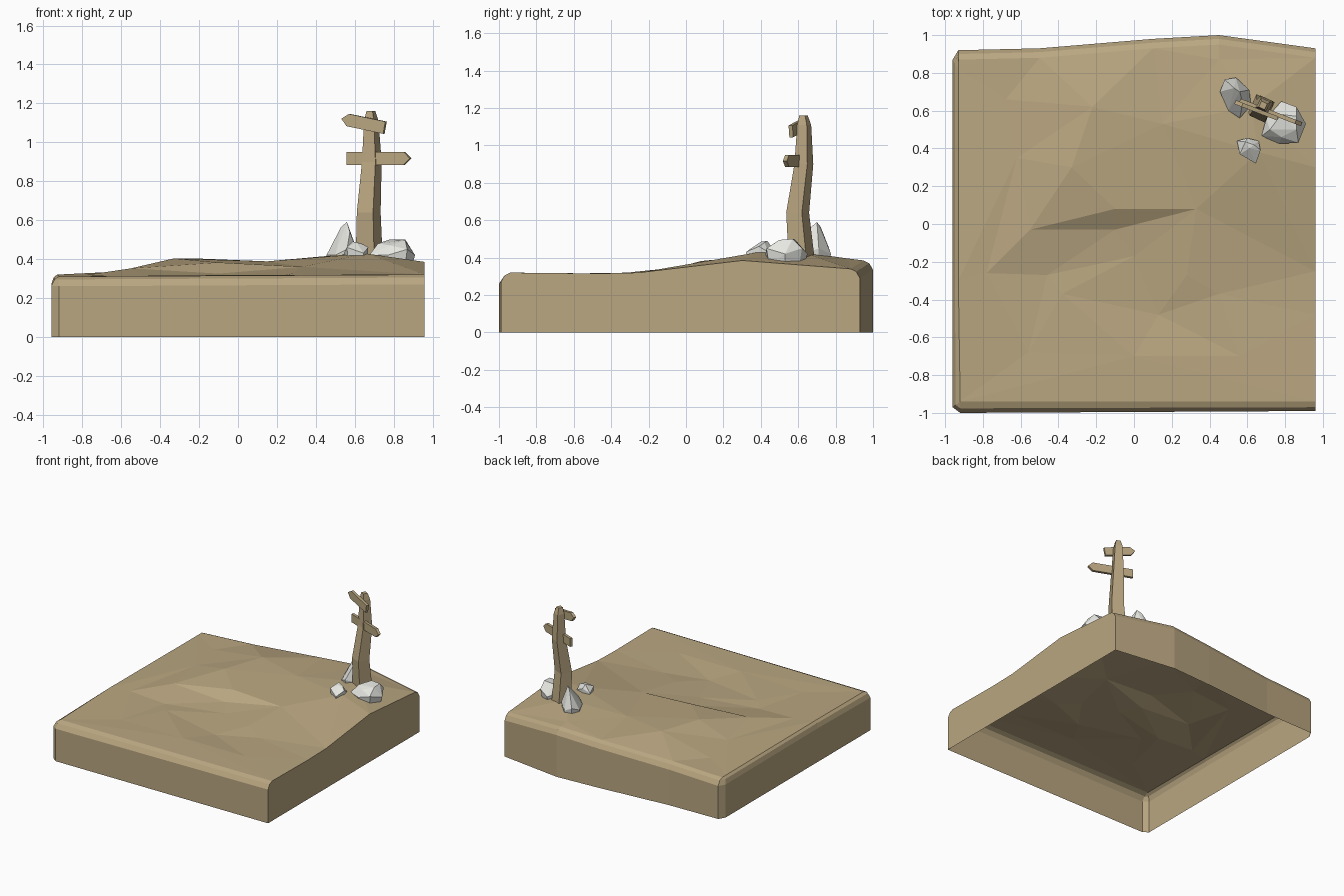
import bpy
import bmesh
import math
from mathutils import Matrix, Vector
from mathutils.geometry import delaunay_2d_cdt

default_cube = bpy.data.objects.get("Cube")
if default_cube:
    bpy.data.objects.remove(default_cube, do_unlink=True)


def make_material(name, rgb):
    material = bpy.data.materials.new(name)
    material.use_nodes = True
    color = (*rgb, 1)
    material.diffuse_color = color
    shader = material.node_tree.nodes["Principled BSDF"]
    shader.inputs["Base Color"].default_value = color
    shader.inputs["Roughness"].default_value = 0.9
    return material


brown = make_material("sandy_brown", (0.49, 0.385, 0.22))
stone = make_material("pale_stone", (0.8, 0.8, 0.76))


def finish(bm, name, material, closed=True):
    bmesh.ops.remove_doubles(bm, verts=bm.verts, dist=0.0005)
    if closed:
        bmesh.ops.recalc_face_normals(bm, faces=bm.faces)
    mesh = bpy.data.meshes.new(name)
    bm.to_mesh(mesh)
    bm.free()
    mesh.materials.append(material)
    obj = bpy.data.objects.new(name, mesh)
    bpy.context.collection.objects.link(obj)
    return obj


# Ground outline, counterclockwise: x, y and height of the top rim
OUTLINE = [
    (-.92, -1, .31), (.96, -.99, .32), (.96, -.48, .315), (.96, -.25, .32),
    (.96, .3, .385), (.96, .93, .34), (.45, 1, .385), (.1, .98, .365),
    (-.5, .93, .335), (-.93, .92, .315), (-.96, .87, .315), (-.96, -.3, .32),
    (-.96, -.97, .31),
]

# Inner terrain: the ridge and the slope below it come first
TERRAIN = [
    (-.55, -.03, .352), (-.1, .08, .382), (.33, .08, .36), (-.1, -.03, .325),
    (0, -.17, .312), (-.46, -.27, .305), (-.78, -.26, .318),
    (-.38, -.37, .312), (.28, -.27, .325), (.45, -.37, .312), (.13, -.48, .295),
    (0, -.7, .318), (.56, -.7, .318), (-.56, -.68, .308), (-.33, .3, .403),
    (-.22, .62, .403), (.15, .53, .388), (.45, .87, .395), (.66, .38, .428),
    (.62, .62, .43), (-.68, .66, .325), (-.62, .35, .335),
]
CREASES = [(0, 1), (1, 2), (0, 3), (3, 2), (2, 4), (4, 5), (5, 6), (6, 0)]


def rim_point(p):
    """Top rim, set in from the wall on the three chamfered sides."""
    x, y, z = p
    return Vector((max(x, -.93), max(-.94, y - .05 if y > .86 else y), z))


def build_ground():
    bm = bmesh.new()
    # Rim without repeated corner points
    rim = []
    for q in map(rim_point, OUTLINE):
        if all((q - r).length > .03 for r in rim):
            rim.append(q)
    points = rim + [Vector(p) for p in TERRAIN]
    first = len(rim)
    creases = [(a + first, b + first) for a, b in CREASES]
    result = delaunay_2d_cdt([p.xy for p in points], creases,
                             [list(range(first))], 1, 1e-5)
    coords, faces, sources = result[0], result[2], result[3]
    verts = [bm.verts.new((co.x, co.y, points[src[0]].z))
             for co, src in zip(coords, sources)]
    for face in faces:
        bm.faces.new([verts[i] for i in face])

    # Walls and chamfers, left open underneath
    levels = []
    for p in OUTLINE:
        x, y, z = p
        target = rim_point(p)
        top = min(rim, key=lambda r: (r - target).length)
        wall = Vector((x, y, z - .05))
        shoulder = wall.lerp(top, .4) + Vector((0, 0, .015))
        levels.append([Vector((x, y, 0)), wall, shoulder, top])
    for lower, upper in zip(levels, levels[1:] + levels[:1]):
        for k in range(3):
            unique = []
            for co in (lower[k], upper[k], upper[k + 1], lower[k + 1]):
                if all((co - u).length > .001 for u in unique):
                    unique.append(co)
            if len(unique) > 2:
                bm.faces.new([bm.verts.new(co) for co in unique])
    return finish(bm, "ground_slab", brown, closed=False)


build_ground()

# Crooked square post, tapering towards the top: x, y, z, half width
TURN = Matrix.Rotation(math.radians(-25), 3, "Z")
POST = [(.675, .62, .37, .053), (.672, .597, .64, .046), (.688, .63, .9, .038),
        (.685, .632, 1.11, .028), (.683, .628, 1.16, .017)]
bm = bmesh.new()
rings = []
for x, y, z, half in POST:
    ring = []
    for sx, sy in ((-1, -1), (1, -1), (1, 1), (-1, 1)):
        offset = TURN @ Vector((sx * half, sy * half, 0))
        ring.append(bm.verts.new(Vector((x, y, z)) + offset))
    rings.append(ring)
for low, high in zip(rings, rings[1:]):
    for i in range(4):
        j = (i + 1) % 4
        bm.faces.new((low[i], low[j], high[j], high[i]))
bm.faces.new(rings[0][::-1])
bm.faces.new(rings[-1])
finish(bm, "sign_post", brown)


def arrow_board(name, center, length, height, side, tilt):
    """Pointed plank; side is 1 when the tip points to +x, else -1."""
    h, l = height / 2, length / 2
    outline = [(-l, -h), (l - .035, -h), (l, 0), (l - .035, h), (-l, h)]
    bm = bmesh.new()
    face = bm.faces.new([bm.verts.new((x * side, -.01, z)) for x, z in outline])
    grown = bmesh.ops.extrude_face_region(bm, geom=[face])["geom"]
    moved = [g for g in grown if isinstance(g, bmesh.types.BMVert)]
    bmesh.ops.translate(bm, verts=moved, vec=(0, .022, 0))
    place = (Matrix.Translation(center)
             @ Matrix.Rotation(math.radians(-21), 4, "Z")
             @ Matrix.Rotation(math.radians(tilt), 4, "Y"))
    bm.transform(place)
    return finish(bm, name, brown)


arrow_board("lower_arrow_board", (.724, .59, .917), .35, .066, 1, 0)
arrow_board("upper_arrow_board", (.645, .602, 1.098), .24, .064, -1, 11)


def rock(name, outline, shoulder, tops):
    """Chipped boulder: a footprint that narrows below and peaks above."""
    bm = bmesh.new()
    center = sum((Vector(p) for p in outline), Vector((0, 0))) / len(outline)
    for i, p in enumerate(outline):
        uneven = shoulder + (.02 if i % 2 else -.01)
        bm.verts.new((*p, uneven))
        bm.verts.new((*center.lerp(Vector(p), .85), shoulder - .07))
    for p in tops:
        bm.verts.new(p)
    hull = bmesh.ops.convex_hull(bm, input=bm.verts)
    loose = [g for g in hull["geom_interior"] if isinstance(g, bmesh.types.BMVert)]
    bmesh.ops.delete(bm, geom=loose, context="VERTS")
    return finish(bm, name, stone)


rock("tall_rock",
     [(.455, .7), (.48, .765), (.54, .775), (.61, .71), (.62, .63), (.56, .56), (.5, .6)],
     .43, [(.56, .7, .59), (.53, .72, .565), (.575, .64, .54)])
rock("wide_rock",
     [(.675, .465), (.7, .56), (.78, .65), (.86, .62), (.91, .53), (.87, .43), (.77, .425)],
     .43, [(.72, .5, .48), (.86, .5, .495), (.78, .58, .5), (.86, .57, .5), (.78, .46, .47)])
rock("small_rock",
     [(.545, .44), (.6, .455), (.66, .44), (.67, .39), (.645, .32), (.56, .37)],
     .44, [(.61, .4, .485), (.59, .435, .49), (.635, .42, .48)])
